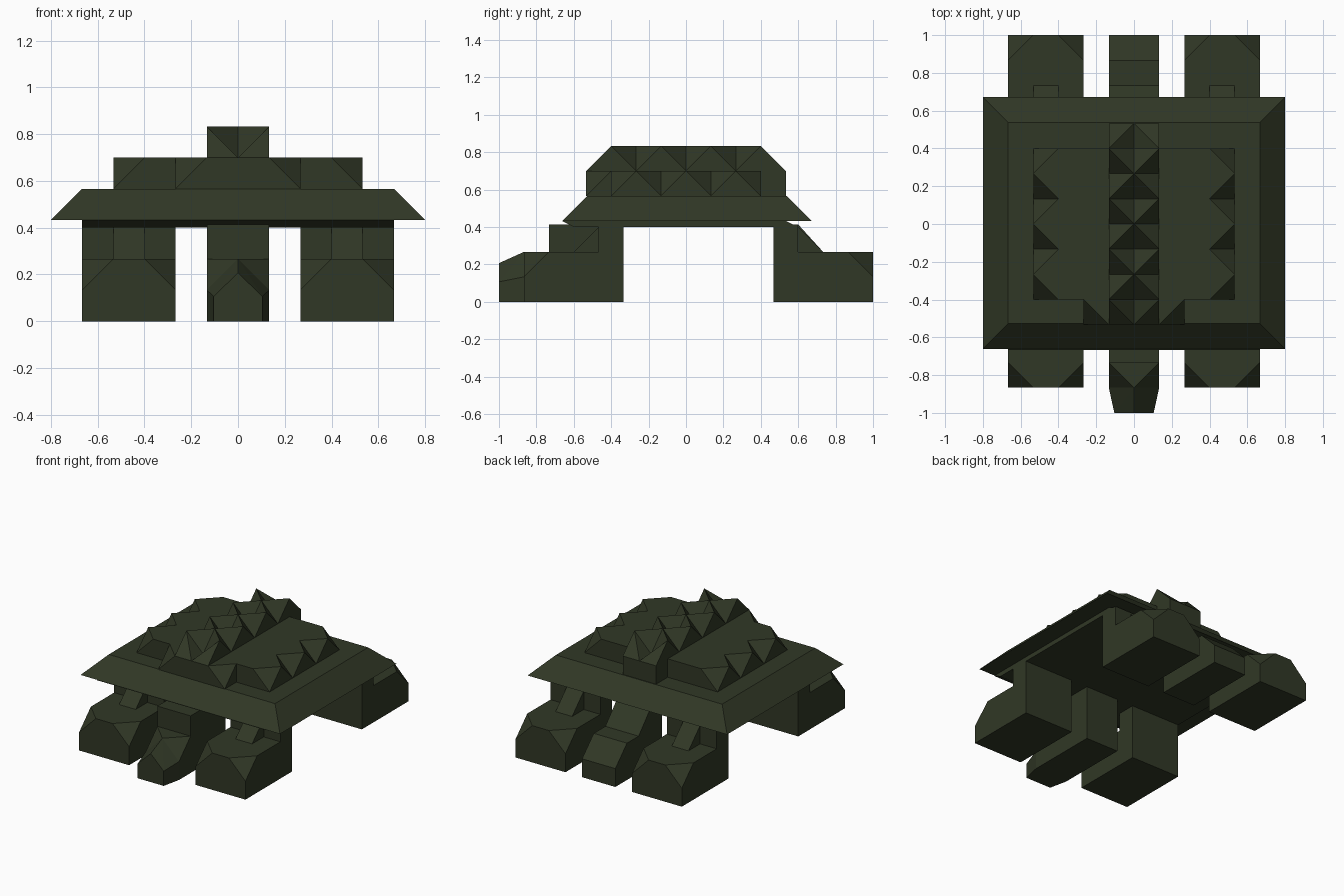
import bpy, bmesh
from mathutils import Vector

if "Cube" in bpy.data.objects:
    bpy.data.objects.remove(bpy.data.objects["Cube"])

U = 2 / 15  # modelling lattice step

green = bpy.data.materials.new("dark moss green")
green.diffuse_color = (0.030, 0.039, 0.019, 1)
green.use_nodes = True
green.node_tree.nodes["Principled BSDF"].inputs["Base Color"].default_value = green.diffuse_color


def finish(bm, name):
    bmesh.ops.recalc_face_normals(bm, faces=bm.faces)
    me = bpy.data.meshes.new(name)
    bm.to_mesh(me)
    bm.free()
    me.materials.append(green)
    ob = bpy.data.objects.new(name, me)
    bpy.context.collection.objects.link(ob)
    return ob


def hull(name, pts):
    """Convex faceted solid around lattice points."""
    bm = bmesh.new()
    for p in pts:
        bm.verts.new(Vector(p) * U)
    bmesh.ops.convex_hull(bm, input=bm.verts)
    bmesh.ops.dissolve_limit(bm, angle_limit=0.01, verts=bm.verts, edges=bm.edges)
    return finish(bm, name)


def rect(x0, x1, y0, y1, z):
    return [(x, y, z) for x in (x0, x1) for y in (y0, y1)]


def box(name, x0, x1, y0, y1, z0, z1):
    return hull(name, rect(x0, x1, y0, y1, z0) + rect(x0, x1, y0, y1, z1))


def spiky_field(name, nx, ny, height, base):
    """Height field on the lattice; cells fold along their higher diagonal."""
    bm = bmesh.new()
    v = {(i, j): bm.verts.new(Vector((i, j, height(i, j))) * U)
         for i in range(-nx, nx + 1) for j in range(-ny, ny + 1)}
    for i in range(-nx, nx):
        for j in range(-ny, ny):
            a, b, c, d = v[i, j], v[i + 1, j], v[i + 1, j + 1], v[i, j + 1]
            if a.co.z + c.co.z >= b.co.z + d.co.z:
                tris = ((a, b, c), (a, c, d))
            else:
                tris = ((a, b, d), (b, c, d))
            for t in tris:
                bm.faces.new(t)
    # walls down to the base
    rim = [e for e in bm.edges if e.is_boundary]
    new = bmesh.ops.extrude_edge_only(bm, edges=rim)["geom"]
    for g in new:
        if isinstance(g, bmesh.types.BMVert):
            g.co.z = base * U
    bmesh.ops.remove_doubles(bm, verts=bm.verts, dist=1e-4)
    return finish(bm, name)


# four legs: chamfered foot, upright and knee ramp
for end, e in (("front", -1), ("back", 1)):
    def Y(t):
        return 0.5 + e * t
    for side, s in (("left", -1), ("right", 1)):
        n = f"{end}_{side}_"
        hull(n + "foot", rect(2 * s, 5 * s, Y(3), Y(7), 0) +
             rect(2 * s, 5 * s, Y(3), Y(6), 2) +
             [(2 * s, Y(7), 1), (5 * s, Y(7), 1), (3 * s, Y(7), 2), (4 * s, Y(7), 2)])
        box(n + "leg", 2 * s, 5 * s, Y(3), Y(4), 1.5, 3.1)
        hull(n + "knee", rect(3 * s, 4 * s, Y(3.9), Y(5), 1.9) +
             rect(3 * s, 4 * s, Y(3.9), Y(4), 3) +
             [(3 * s, Y(5), 2), (4 * s, Y(5), 2)])

# tail
hull("tail", rect(-1, 1, 3.5, 7.5, 0) + rect(-1, 1, 7.4, 7.5, 1) + rect(-1, 1, 3.5, 6.5, 2))
hull("tail_root", rect(-1, 1, 3.5, 5.5, 1.9) + rect(-1, 1, 3.5, 4.5, 3.1)
     + rect(-1, 1, 5.4, 5.5, 2))

# head, snout and neck
gable = [(-1, -6.5, 0), (1, -6.5, 0), (-1, -6.5, 1), (1, -6.5, 1), (0, -6.5, 2)]
hull("snout", gable + [(-.78, -7.5, 0), (.78, -7.5, 0), (-.78, -7.5, .8),
                       (.78, -7.5, .8), (0, -7.5, 1.55)])
hull("head", gable + rect(-1, 1, -2.5, -5.5, 0) + rect(-1, 1, -2.5, -5.5, 2))
box("neck", -1, 1, -5.5, -2.5, 1.9, 3.1)

# belly and overhanging shell skirt
hull("belly", rect(-5, 5, -4.5, 4.5, 3) + rect(-5, 5, -5, 4, 3.25))
hull("shell_rim", rect(-6, 6, -4.96, 5.04, 3.25) + rect(-5, 5, -3.96, 4.04, 4.25))

# upper shell plateau with notched sides
spiky_field("shell_plateau", 4, 3,
            lambda i, j: 4.25 if abs(i) == 4 and j % 2 else 5.25, 4.25)

# folded corner wedges at the front of the plateau
for s, side in ((-1, "left"), (1, "right")):
    hull(f"front_{side}_wedge", rect(s, 2 * s, -4, -3, 4.25) +
         [(s, -4, 5.25), (s, -3, 5.25), (2 * s, -3, 5.25)])

# central spine crest of alternating peaks
spiky_field("spine_crest", 1, 4,
            lambda i, j: 5.25 if abs(j) == 4 or (i + j) % 2 else 6.25, 4.25)
